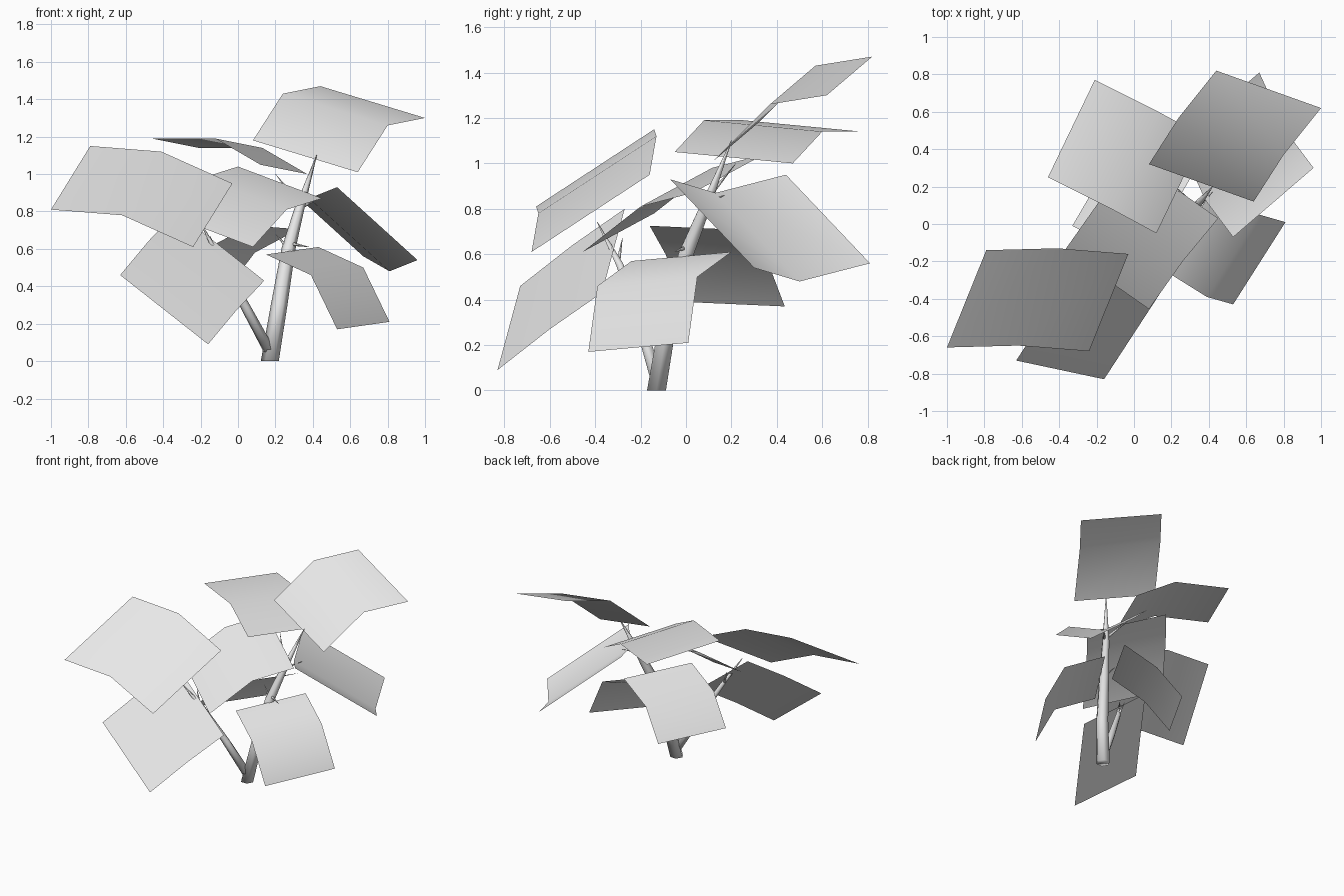
import bpy
import bmesh
import math
from mathutils import Vector

default_cube = bpy.data.objects.get("Cube")
if default_cube:
    bpy.data.objects.remove(default_cube, do_unlink=True)

# One plain grey for wood and leaves
grey = bpy.data.materials.new("plain_grey")
grey.use_nodes = True
grey.diffuse_color = (0.8, 0.8, 0.8, 1)
grey.node_tree.nodes["Principled BSDF"].inputs["Base Color"].default_value = (0.8, 0.8, 0.8, 1)


def finish(name, bm):
    """Turn the bmesh into a named, smooth-shaded object."""
    for face in bm.faces:
        face.smooth = True
    mesh = bpy.data.meshes.new(name)
    bm.to_mesh(mesh)
    bm.free()
    mesh.materials.append(grey)
    obj = bpy.data.objects.new(name, mesh)
    bpy.context.collection.objects.link(obj)
    return obj


def leaf(name, spine, across):
    """A sheet folded once: three points along one edge, swept across."""
    bm = bmesh.new()
    across = Vector(across)
    near = [bm.verts.new(p) for p in spine]
    far = [bm.verts.new(Vector(p) + across) for p in spine]
    for i in range(len(spine) - 1):
        bm.faces.new((near[i], near[i + 1], far[i + 1], far[i]))
    # Keep the upper side as the front side
    bm.normal_update()
    if sum(face.normal.z for face in bm.faces) < 0:
        bmesh.ops.reverse_faces(bm, faces=bm.faces[:])
    return finish(name, bm)


def limb(name, path, radii, sides=6):
    """A tapering tube along a path, closed at both ends."""
    bm = bmesh.new()
    points = [Vector(p) for p in path]
    rings = []
    for i, (point, radius) in enumerate(zip(points, radii)):
        along = points[min(i + 1, len(points) - 1)] - points[max(i - 1, 0)]
        if point.z == 0:
            along = Vector((0, 0, 1))
        along.normalize()
        u = Vector((1, 0, 0))
        u = (u - along * u.dot(along)).normalized()
        v = along.cross(u)
        ring = []
        for k in range(sides):
            angle = math.tau * k / sides
            offset = u * math.cos(angle) + v * math.sin(angle)
            ring.append(bm.verts.new(point + offset * radius))
        rings.append(ring)
    for low, high in zip(rings, rings[1:]):
        for k in range(sides):
            n = (k + 1) % sides
            bm.faces.new((low[k], low[n], high[n], high[k]))
    bm.faces.new(list(reversed(rings[0])))
    bm.faces.new(rings[-1])
    return finish(name, bm)


# Trunk and side branch
limb("trunk",
     [(0.17, -0.13, 0), (0.22, -0.08, 0.3), (0.27, 0, 0.6),
      (0.33, 0.09, 0.82), (0.42, 0.2, 1.1)],
     [0.048, 0.044, 0.037, 0.026, 0.002])
limb("side_branch",
     [(0.17, -0.13, 0.05), (0.04, -0.2, 0.29), (-0.1, -0.29, 0.55), (-0.2, -0.39, 0.74)],
     [0.03, 0.026, 0.018, 0.002])

# Short twigs carrying the leaves
twigs = {
    "upper_twig": [(0.33, 0.09, 0.84), (0.2, 0.22, 1.0)],
    "back_twig": [(0.33, 0.08, 0.82), (0.42, 0.17, 0.86)],
    "left_twig": [(0.27, 0, 0.63), (0.38, -0.05, 0.61)],
    "inner_twig": [(0.27, 0, 0.6), (0.2, 0.03, 0.68)],
    "branch_twig": [(-0.11, -0.3, 0.56), (-0.15, -0.28, 0.67)],
}
for name, path in twigs.items():
    limb(name, path, [0.012, 0.001])

# Leaves: edge from tip to base, then the vector across the width
leaf("top_leaf",
     [(0.44, 0.82, 1.47), (0.24, 0.57, 1.43), (0.08, 0.32, 1.18)],
     (0.56, -0.2, -0.17))
leaf("front_right_upper_leaf",
     [(-1, -0.66, 0.81), (-0.62, -0.65, 0.78), (-0.24, -0.68, 0.61)],
     (0.21, 0.52, 0.34))
leaf("back_right_upper_leaf",
     [(-0.46, 0.25, 1.19), (-0.12, 0.08, 1.19), (0.12, -0.05, 1.05)],
     (0.25, 0.52, -0.05))
leaf("back_left_leaf",
     [(0.53, -0.07, 0.93), (0.38, 0.13, 0.87), (0.24, 0.44, 0.95)],
     (0.43, 0.37, -0.39))
leaf("front_left_lower_leaf",
     [(0.53, -0.43, 0.17), (0.39, -0.39, 0.46), (0.15, -0.24, 0.57)],
     (0.28, 0.44, 0.04))
leaf("front_right_lower_leaf",
     [(-0.63, -0.73, 0.46), (-0.48, -0.5, 0.64), (-0.33, -0.27, 0.8)],
     (0.47, -0.1, -0.37))
leaf("middle_leaf",
     [(0.08, -0.455, 0.61), (0.26, -0.2, 0.81), (0.45, 0.03, 0.87)],
     (-0.45, 0.315, 0.17))
leaf("back_right_lower_leaf",
     [(-0.33, -0.01, 0.39), (-0.17, -0.09, 0.6), (0.065, -0.16, 0.725)],
     (0.26, 0.445, -0.02))
